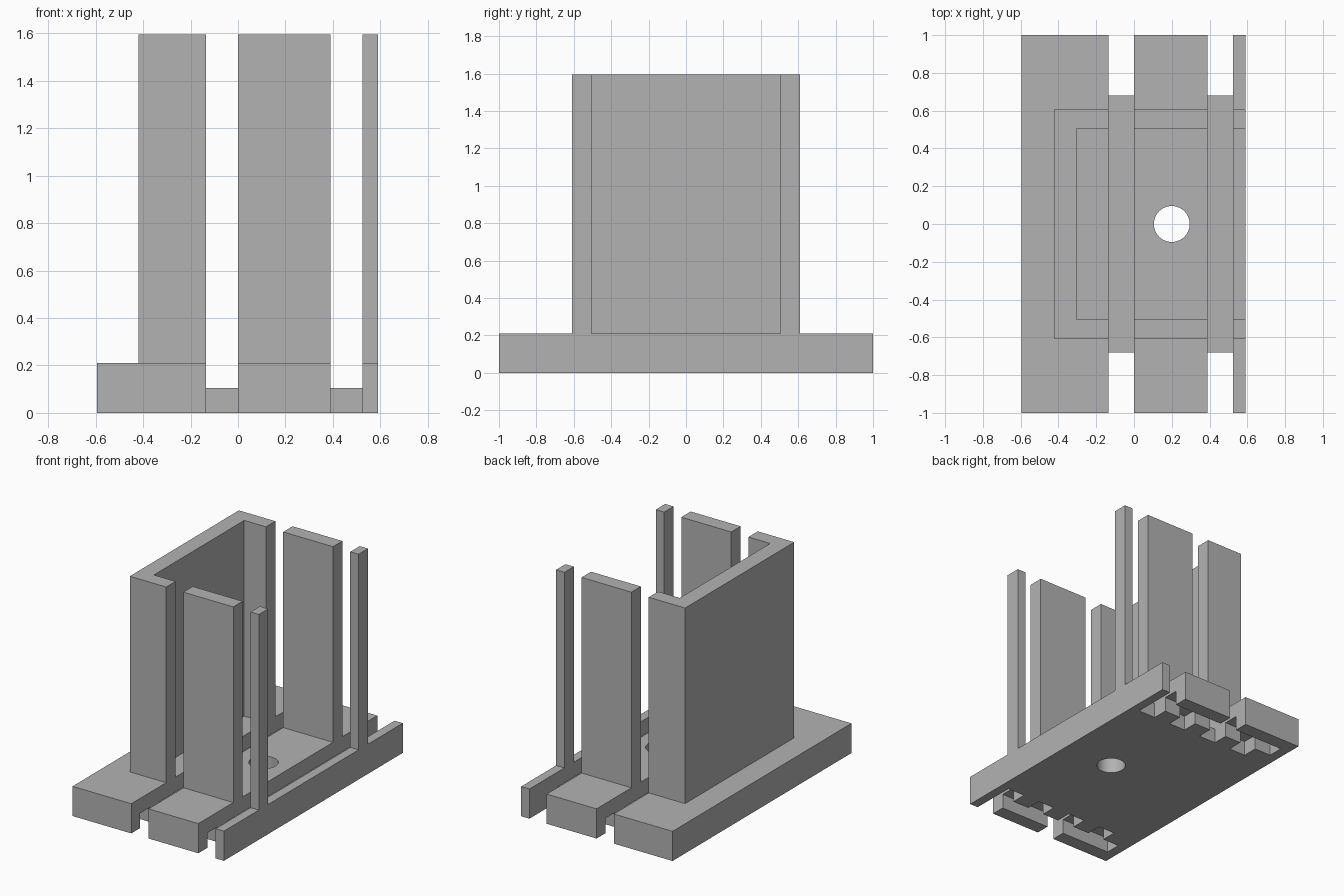
import bpy, bmesh, math

if "Cube" in bpy.data.objects:
    bpy.data.objects.remove(bpy.data.objects["Cube"], do_unlink=True)

grey = bpy.data.materials.new("plain grey")
grey.use_nodes = True
colour = (0.45, 0.45, 0.45, 1)
grey.diffuse_color = colour
grey.node_tree.nodes["Principled BSDF"].inputs["Base Color"].default_value = colour

# Shared dimensions
LEFT, RIGHT = -0.595, 0.59
GROOVES = [(-0.135, 0.0), (0.39, 0.525)]
FLOOR, DECK, TOP = 0.105, 0.21, 1.594
OUTER, INNER = 0.61, 0.505


def prism(name, points, height):
    """Extrude a closed 3D outline by a height vector."""
    bm = bmesh.new()
    face = bm.faces.new([bm.verts.new(p) for p in points])
    extruded = bmesh.ops.extrude_face_region(bm, geom=[face])["geom"]
    verts = [v for v in extruded if isinstance(v, bmesh.types.BMVert)]
    bmesh.ops.translate(bm, verts=verts, vec=height)
    bmesh.ops.recalc_face_normals(bm, faces=bm.faces)
    mesh = bpy.data.meshes.new(name)
    bm.to_mesh(mesh)
    bm.free()
    mesh.materials.append(grey)
    obj = bpy.data.objects.new(name, mesh)
    bpy.context.collection.objects.link(obj)
    return obj


def box(name, x, y, z):
    outline = [(x[0], y[0], z[0]), (x[1], y[0], z[0]),
               (x[1], y[1], z[0]), (x[0], y[1], z[0])]
    return prism(name, outline, (0, 0, z[1] - z[0]))


def cut(target, cutter):
    """Subtract the cutter for good, then remove it."""
    cutter.hide_render = True
    mod = target.modifiers.new("cut", "BOOLEAN")
    mod.operation, mod.solver, mod.object = "DIFFERENCE", "EXACT", cutter
    bpy.context.view_layer.objects.active = target
    bpy.ops.object.modifier_apply(modifier=mod.name)
    bpy.data.objects.remove(cutter, do_unlink=True)


# Base: grooved profile extruded from front to back
profile = [(LEFT, 0), (LEFT, DECK)]
for a, b in GROOVES:
    profile += [(a, DECK), (a, FLOOR), (b, FLOOR), (b, DECK)]
profile += [(RIGHT, DECK), (RIGHT, 0)]
base = prism("base", [(x, -1, z) for x, z in profile], (0, 2, 0))


def span(side, near, far):
    return sorted((side * near, side * far))


for side in (-1, 1):
    # Open slots at both ends of each groove
    for groove in GROOVES:
        cut(base, box("slot_cutter", groove, span(side, 0.68, 1.1), (-0.1, 0.15)))
    # Underside cross channel with toothed inner edge
    cut(base, box("channel_cutter", (-0.525, 0.525), span(side, 0.79, 0.9), (-0.1, FLOOR)))
    for x in (0.13, -0.395):
        cut(base, box("tooth_cutter", (x, x + 0.13), span(side, 0.68, 0.85), (-0.1, FLOOR)))

# Round hole through the deck
ring = [(0.2 + 0.095 * math.cos(math.tau * i / 48),
         0.095 * math.sin(math.tau * i / 48), -0.1) for i in range(48)]
cut(base, prism("hole_cutter", ring, (0, 0, 0.5)))

# Rear U-shaped wall
edge = GROOVES[0][0]
half = [(edge, INNER), (edge, OUTER), (-0.42, OUTER)]
outline = half + [(x, -y) for x, y in reversed(half)]
outline += [(-0.305, -INNER), (-0.305, INNER)]
prism("u_wall", [(x, y, DECK) for x, y in outline], (0, 0, TOP - DECK))

# Side panels and slim posts, mirrored front to back
for side, label in ((-1, "front"), (1, "back")):
    depth = span(side, INNER, OUTER)
    box(label + "_panel", (GROOVES[0][1], GROOVES[1][0]), depth, (DECK, TOP))
    box(label + "_post", (GROOVES[1][1], RIGHT), depth, (DECK, TOP))
